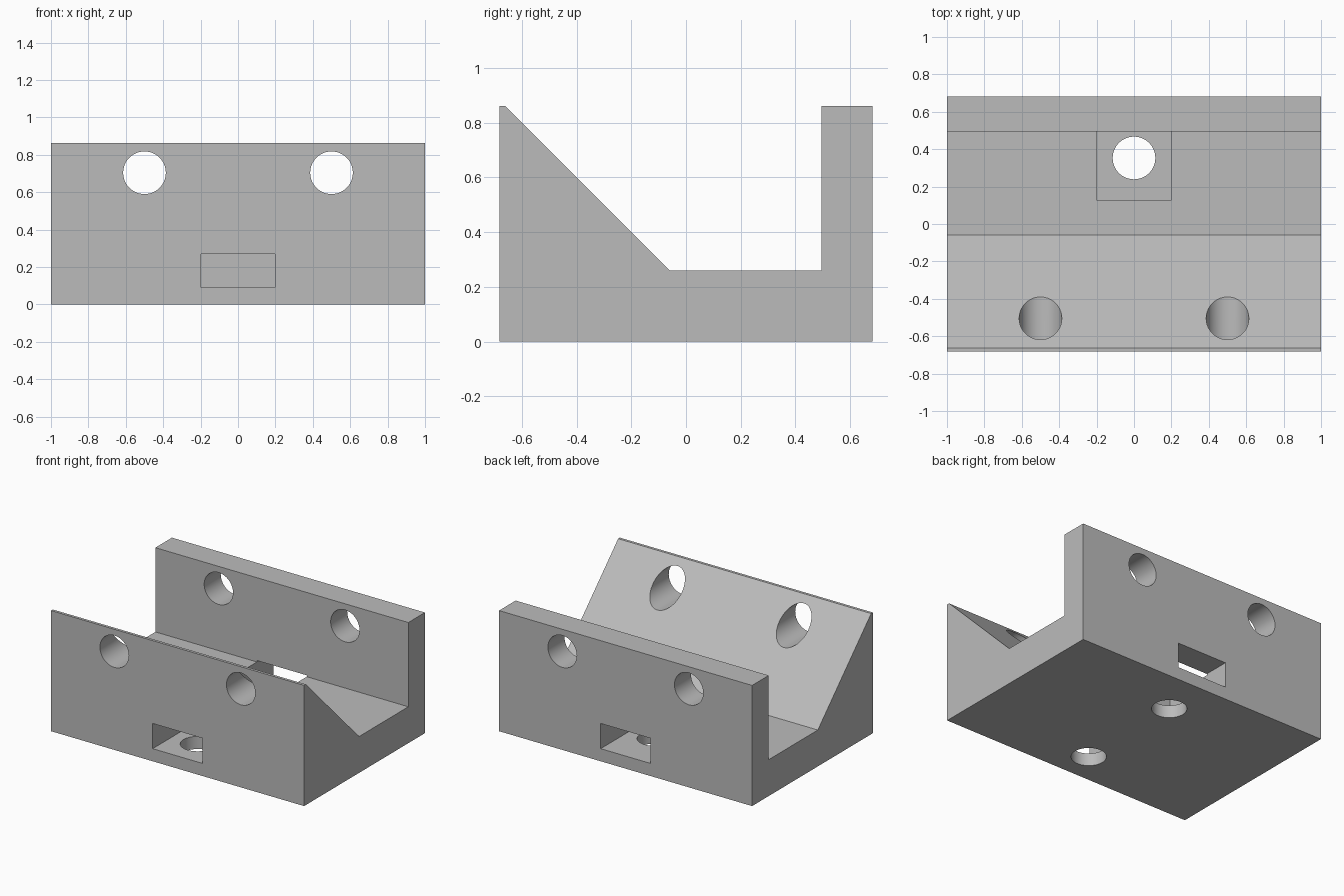
import bpy, bmesh, math
from mathutils import Matrix, Vector

cube = bpy.data.objects.get("Cube")
if cube:
    bpy.data.objects.remove(cube, do_unlink=True)

grey = bpy.data.materials.new("plain grey")
grey.use_nodes = True
colour = (0.5, 0.5, 0.5, 1)
grey.diffuse_color = colour
grey.node_tree.nodes["Principled BSDF"].inputs["Base Color"].default_value = colour

HALF_Y, HEIGHT, FLOOR = 0.682, 0.862, 0.26
HOLE_R = 0.114
SLOT_Z = (0.09, 0.27)


def make_object(name, bm):
    bmesh.ops.recalc_face_normals(bm, faces=bm.faces)
    mesh = bpy.data.meshes.new(name)
    bm.to_mesh(mesh)
    bm.free()
    mesh.materials.append(grey)
    obj = bpy.data.objects.new(name, mesh)
    bpy.context.collection.objects.link(obj)
    return obj


def box(name, y0, y1):
    """Slot cutter, centred on x = 0."""
    z0, z1 = SLOT_Z
    bm = bmesh.new()
    bmesh.ops.create_cube(bm, size=1, matrix=Matrix.Translation(
        (0, (y0 + y1) / 2, (z0 + z1) / 2)) @ Matrix.Diagonal((0.394, y1 - y0, z1 - z0, 1)))
    return make_object(name, bm)


def cylinder(name, centre, depth, axis):
    """Round hole cutter along the given axis."""
    turn = Vector((0, 0, 1)).rotation_difference(Vector(axis)).to_matrix().to_4x4()
    bm = bmesh.new()
    bmesh.ops.create_cone(bm, cap_ends=True, segments=64, radius1=HOLE_R, radius2=HOLE_R,
                          depth=depth, matrix=Matrix.Translation(centre) @ turn)
    return make_object(name, bm)


# Channel body: side profile extruded along x
profile = [(-HALF_Y, 0), (HALF_Y, 0), (HALF_Y, HEIGHT), (0.495, HEIGHT),
           (0.495, FLOOR), (-0.06, FLOOR), (-0.662, HEIGHT), (-HALF_Y, HEIGHT)]
bm = bmesh.new()
side = bm.faces.new([bm.verts.new((-1, y, z)) for y, z in profile])
extruded = bmesh.ops.extrude_face_region(bm, geom=[side], use_keep_orig=True)
bmesh.ops.translate(bm, vec=(2, 0, 0),
                    verts=[v for v in extruded["geom"] if isinstance(v, bmesh.types.BMVert)])
body = make_object("channel_block", bm)

# Slots in the front and back, bolt holes below them, cross holes through both walls
cutters = [box("front_slot_cutter", -0.8, -0.226),
           box("back_slot_cutter", 0.125, 0.8),
           cylinder("front_floor_hole_cutter", (0, -0.454, 0.03), 0.2, (0, 0, 1)),
           cylinder("back_floor_hole_cutter", (0, 0.353, 0.03), 0.2, (0, 0, 1))]
for label, x in (("left", 0.5), ("right", -0.5)):
    cutters.append(cylinder(label + "_cross_hole_cutter", (x, 0, 0.704), 2, (0, 1, 0)))

for cutter in cutters:
    mod = body.modifiers.new(cutter.name, "BOOLEAN")
    mod.operation = "DIFFERENCE"
    mod.solver = "EXACT"
    mod.object = cutter

# Apply the cuts and remove the cutters
bpy.ops.object.select_all(action="DESELECT")
body.select_set(True)
bpy.context.view_layer.objects.active = body
for name in [m.name for m in body.modifiers]:
    bpy.ops.object.modifier_apply(modifier=name)
for cutter in cutters:
    bpy.data.objects.remove(cutter, do_unlink=True)
bpy.ops.object.shade_smooth_by_angle(angle=math.radians(30))
